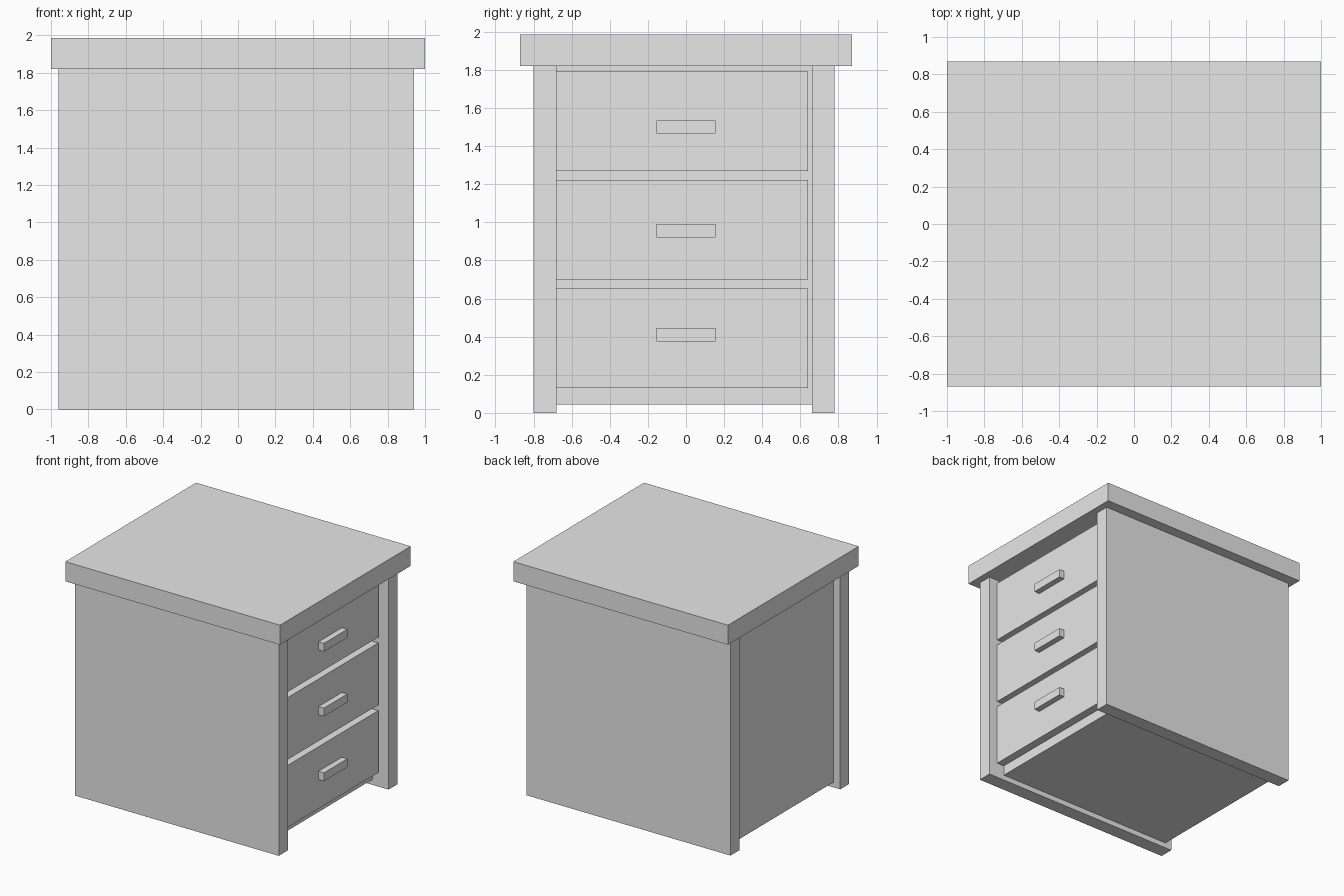
import bpy
from mathutils import Vector

cube = bpy.data.objects.get("Cube")
if cube:
    bpy.data.objects.remove(cube, do_unlink=True)

# Single plain grey finish
grey = bpy.data.materials.new("plain_grey")
grey.use_nodes = True
colour = (0.8, 0.8, 0.8, 1)
grey.diffuse_color = colour
grey.node_tree.nodes["Principled BSDF"].inputs["Base Color"].default_value = colour


def box(name, x, y, z):
    """Flat-sided box spanning the given (low, high) ranges."""
    low, high = Vector((x[0], y[0], z[0])), Vector((x[1], y[1], z[1]))
    bpy.ops.mesh.primitive_cube_add(size=1)
    obj = bpy.context.object
    obj.name = obj.data.name = name
    for v in obj.data.vertices:
        v.co = (low + high) / 2 + v.co * (high - low)
    obj.data.materials.append(grey)
    return obj


TOP_UNDERSIDE = 1.82
FACE_X = 0.79       # carcass face behind the drawer fronts
DRAWER_X = 0.86     # outer face of the drawer fronts

# Overhanging top
box("top_slab", (-1, 1), (-0.87, 0.87), (TOP_UNDERSIDE, 1.985))

# Side panels reaching the floor
for name, inner, outer in (("front_panel", -0.68, -0.8), ("back_panel", 0.66, 0.78)):
    box(name, (-0.96, 0.94), sorted((inner, outer)), (0, TOP_UNDERSIDE))

# Carcass between the panels, raised off the floor
box("carcass", (-0.9, FACE_X), (-0.68, 0.66), (0.045, TOP_UNDERSIDE))

# Three drawers with bar handles
for i, level in enumerate(("lower", "middle", "upper")):
    z = 0.13 + i * 0.57
    box(level + "_drawer", (FACE_X, DRAWER_X), (-0.68, 0.64), (z, z + 0.522))
    grip = 0.41 + i * 0.545
    box(level + "_handle", (DRAWER_X, 0.91), (-0.155, 0.155), (grip - 0.035, grip + 0.035))
